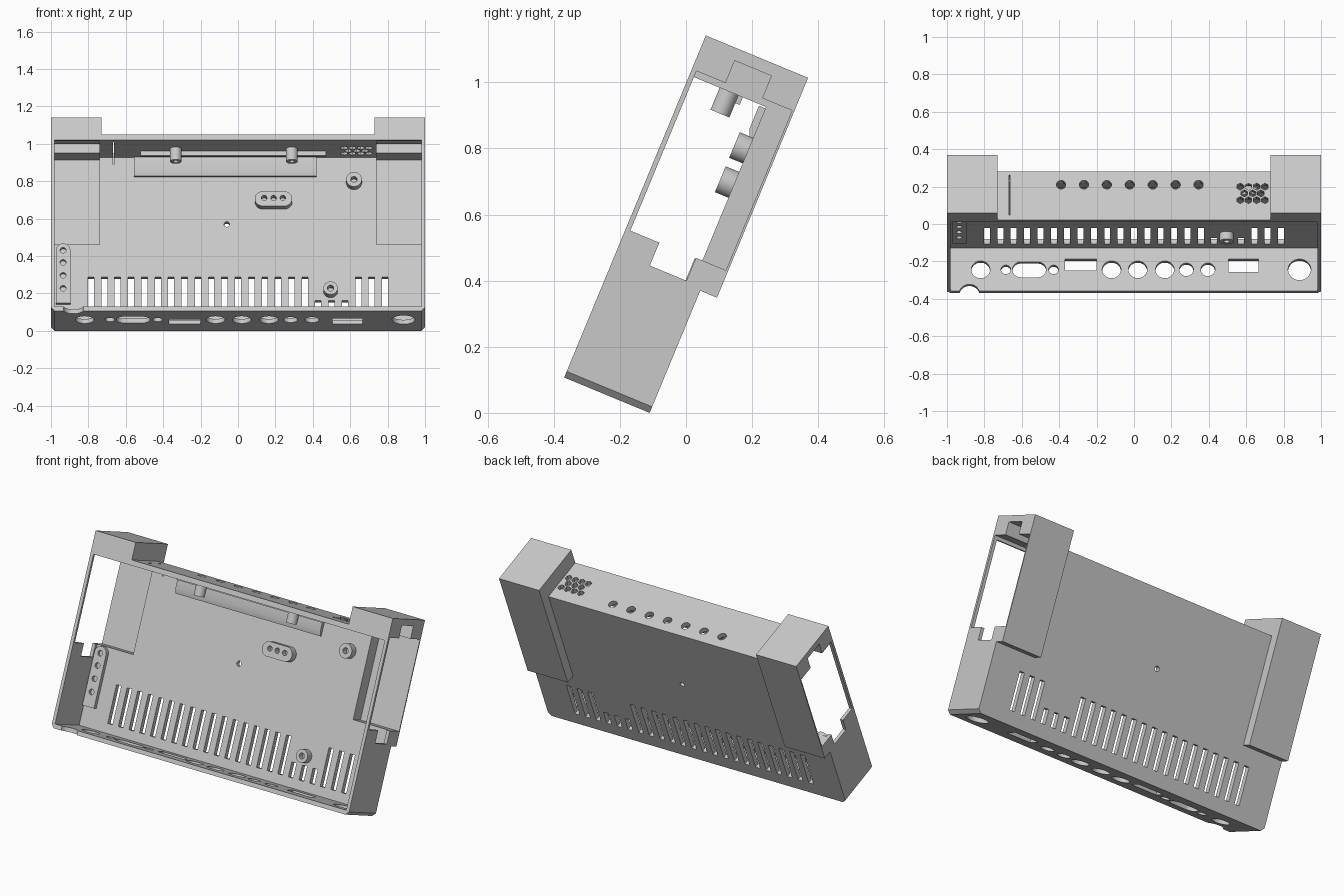
import bpy, bmesh, math
from mathutils import Matrix

cube = bpy.data.objects.get("Cube")
if cube:
    bpy.data.objects.remove(cube)

grey = bpy.data.materials.new("light grey plastic")
grey.use_nodes = True
grey.diffuse_color = (0.58, 0.58, 0.58, 1)
grey.node_tree.nodes["Principled BSDF"].inputs["Base Color"].default_value = grey.diffuse_color

# The case is built upright (x across, y depth, z height), then leaned back
LEAN = Matrix.Translation((0, -0.11, 0)) @ Matrix.Rotation(math.radians(-22.5), 4, 'X')


def rect(a0, a1, b0, b1):
    return [(a0, b0), (a1, b0), (a1, b1), (a0, b1)]


def pill(a, b, w, h, n=32):
    """Round-ended slot outline; a circle when w equals h."""
    r = min(w, h) / 2
    pts = []
    for i in range(n):
        t = 2 * math.pi * (i + 0.5) / n
        c, s = math.cos(t), math.sin(t)
        pts.append((a + r * c + math.copysign(w / 2 - r, c),
                    b + r * s + math.copysign(h / 2 - r, s)))
    return pts


def circle(a, b, r, n=32):
    return pill(a, b, 2 * r, 2 * r, n)


def prism(bm, outline, axis, lo, hi):
    """Extrude an outline along one axis."""
    place = {'x': lambda a, b, c: (c, a, b),
             'y': lambda a, b, c: (a, c, b),
             'z': lambda a, b, c: (a, b, c)}[axis]
    low = [bm.verts.new(place(a, b, lo)) for a, b in outline]
    top = [bm.verts.new(place(a, b, hi)) for a, b in outline]
    n = len(low)
    faces = [bm.faces.new(low), bm.faces.new(top)]
    for i in range(n):
        j = (i + 1) % n
        faces.append(bm.faces.new((low[i], low[j], top[j], top[i])))
    bmesh.ops.recalc_face_normals(bm, faces=faces)


def make(name, prisms):
    bm = bmesh.new()
    for p in prisms:
        prism(bm, *p)
    mesh = bpy.data.meshes.new(name)
    bm.to_mesh(mesh)
    bm.free()
    mesh.materials.append(grey)
    ob = bpy.data.objects.new(name, mesh)
    bpy.context.collection.objects.link(ob)
    return ob


def combine(ob, prisms, operation='DIFFERENCE'):
    tool = make("cutter", prisms)
    tool.hide_render = True
    mod = ob.modifiers.new("cut", 'BOOLEAN')
    mod.operation, mod.solver, mod.object = operation, 'EXACT', tool
    bpy.context.view_layer.objects.active = ob
    bpy.ops.object.modifier_apply(modifier=mod.name)
    bpy.data.objects.remove(tool)


def finish(ob):
    ob.matrix_world = LEAN
    bpy.ops.object.select_all(action='DESELECT')
    ob.select_set(True)
    bpy.context.view_layer.objects.active = ob
    bpy.ops.object.shade_smooth_by_angle(angle=math.radians(30))


def both_sides(outline, x0, x1):
    return [(outline, 'x', x0, x1), (outline, 'x', -x1, -x0)]


FRONT, INNER, TOP = -0.28, -0.029, 1.02

# Case shell with small chamfers at the lower corners
c = 0.02
shell = make("case_shell", [([(-1, c), (-1 + c, 0), (1 - c, 0), (1, c), (1, TOP), (-1, TOP)],
                             'y', FRONT, 0)])

# Side pods wrapping over the top and down the back
pod = [(FRONT, 1.0), (FRONT, 1.12), (0.055, 1.12), (0.055, 0.4), (-0.01, 0.4), (-0.01, 1.0)]
combine(shell, both_sides(pod, 0.73, 1), 'UNION')

# Main cavity, open at the front
combine(shell, [(rect(-0.98, 0.98, 0.025, 0.99), 'y', FRONT - 0.1, INNER)])

# Pod pockets and side windows with a notch above and below
window = [(-0.265, 0.487), (-0.17, 0.487), (-0.17, 0.412), (-0.05, 0.412), (-0.05, 0.487),
          (0.048, 0.487), (0.048, 1.01), (-0.05, 1.01), (-0.05, 1.083), (-0.17, 1.083),
          (-0.17, 1.01), (-0.265, 1.01)]
combine(shell, both_sides(window, 0.74, 1.05))

# Cooling slots and a central screw hole in the back wall
slots = []
for i in range(-11, 12):
    x = i * 0.0715
    high = 0.165 if 6 <= i <= 8 else 0.30
    slots.append((rect(x - 0.016, x + 0.016, 0.08, high), 'y', -0.06, 0.03))
slots.append((circle(-0.06, 0.605, 0.015, 16), 'y', -0.06, 0.03))
combine(shell, slots)

# Connector holes in the bottom wall
ports = [circle(x, -0.155, r) for x, r in
         [(-0.82, 0.05), (-0.685, 0.026), (-0.43, 0.026), (-0.12, 0.05), (0.02, 0.05),
          (0.165, 0.05), (0.28, 0.038), (0.395, 0.038), (0.885, 0.061)]]
ports.append(pill(-0.56, -0.155, 0.18, 0.09))
ports += [rect(-0.37, -0.2, -0.16, -0.095), rect(0.505, 0.665, -0.17, -0.095)]
ports.append(circle(-0.88, FRONT - 0.015, 0.055))
combine(shell, [(p, 'z', -0.05, 0.06) for p in ports])

# Button holes, honeycomb vent and slit in the top wall
holes = [circle(-0.39 + 0.1225 * i, -0.076, 0.025, 24) for i in range(7)]
for row in range(3):
    for col in range(4 if row != 1 else 3):
        holes.append(circle(0.568 + 0.044 * (col + 0.5 * (row == 1)), -0.165 + 0.039 * row, 0.02, 6))
holes.append(rect(-0.667, -0.663, -0.25, -0.02))
combine(shell, [(h, 'z', 0.95, 1.06) for h in holes])
finish(shell)

# Round screw bosses on the back wall
for name, x, z, r in [("upper_boss", 0.62, 0.847, 0.042), ("lower_boss", 0.495, 0.218, 0.038)]:
    boss = make(name, [(circle(x, z, r), 'y', -0.073, -0.02)])
    combine(boss, [(circle(x, z, 0.017, 20), 'y', -0.1, -0.035)])
    finish(boss)

# Long boss with three screw holes
triple = make("triple_boss", [(pill(0.19, 0.735, 0.2, 0.085), 'y', -0.073, -0.02)])
combine(triple, [(circle(0.19 + dx, 0.74, 0.015, 20), 'y', -0.1, -0.035) for dx in (-0.05, 0, 0.05)])
finish(triple)

# Mounting strip beside the right wall, rounded at its upper end
arch = [(-0.935 + 0.039 * math.cos(t), 0.445 + 0.039 * math.sin(t))
        for t in [math.pi * i / 16 for i in range(17)]]
strip = make("mounting_strip", [([(-0.974, 0.14), (-0.896, 0.14)] + arch, 'y', -0.053, -0.02)])
combine(strip, [(circle(-0.935, z, 0.016, 20), 'y', -0.1, -0.035) for z in (0.225, 0.3, 0.375, 0.445)])
finish(strip)

# Stepped pad on the back wall below the top
pad = make("back_pad", [([(-0.02, 0.88), (-0.038, 0.88), (-0.05, 0.91), (-0.05, 0.985), (-0.02, 0.985)],
                         'x', -0.555, 0.42)])
finish(pad)

# Rail and pegs hanging from the top wall
rail = make("top_rail", [(rect(-0.52, 0.47, -0.12, -0.105), 'z', 0.965, 0.995)])
finish(rail)
for name, x in [("right_peg", -0.333), ("left_peg", 0.288)]:
    peg = make(name, [(circle(x, -0.15, 0.031), 'z', 0.918, 0.995)])
    combine(peg, [(circle(x, -0.15, 0.014, 20), 'z', 0.9, 0.97)])
    finish(peg)
